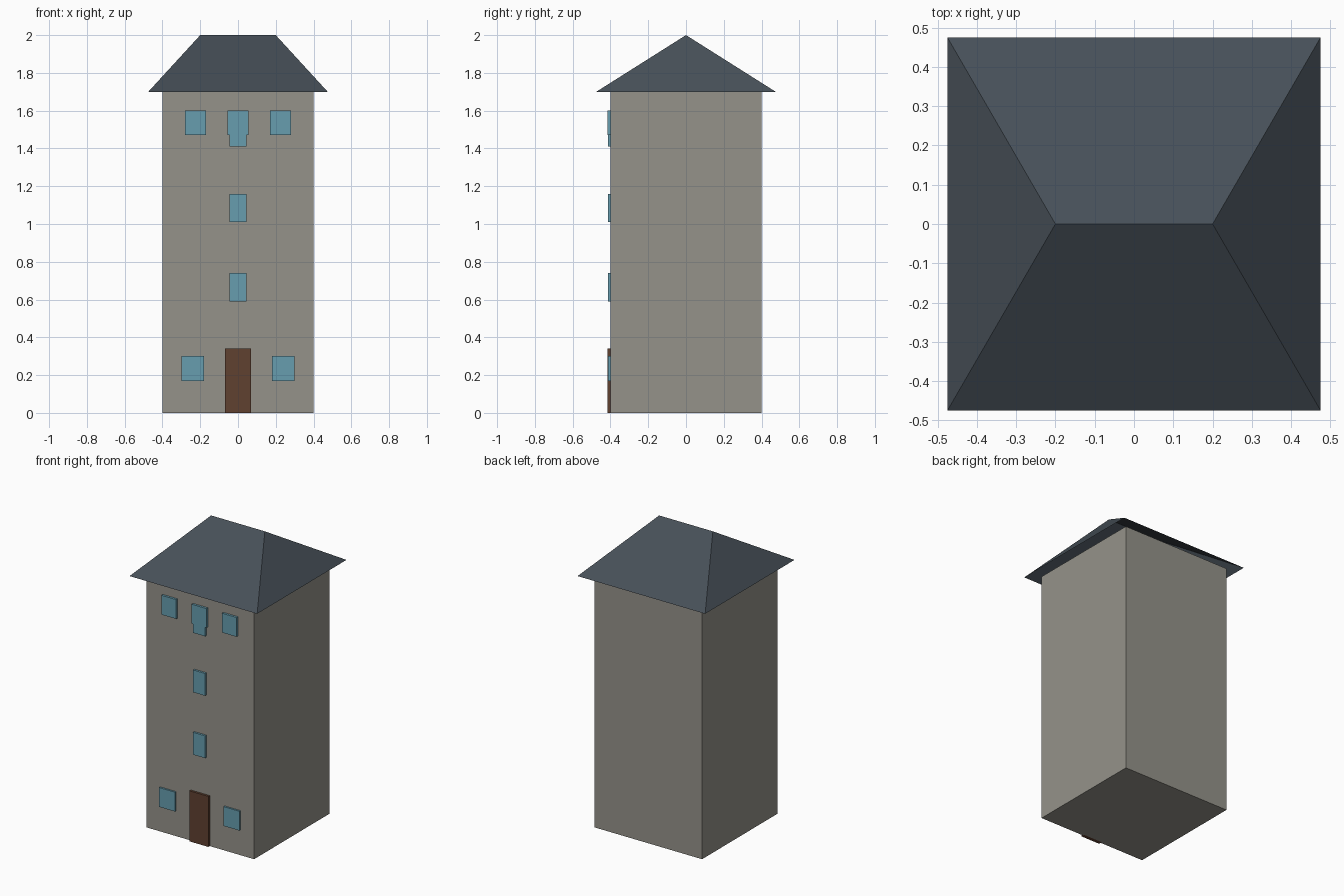
import bpy
import bmesh

if "Cube" in bpy.data.objects:
    bpy.data.objects.remove(bpy.data.objects["Cube"])


def material(name, rgb):
    m = bpy.data.materials.new(name)
    m.diffuse_color = (*rgb, 1)
    m.use_nodes = True
    m.node_tree.nodes["Principled BSDF"].inputs["Base Color"].default_value = m.diffuse_color
    return m


STONE = material("stone", (0.30, 0.29, 0.254))
SLATE = material("slate", (0.063, 0.080, 0.098))
GLASS = material("glass", (0.135, 0.34, 0.43))
WOOD = material("wood", (0.115, 0.052, 0.030))


def box(name, x, y, z, mat):
    """Box from (min, max) ranges on each axis."""
    ranges = (x, y, z)
    bpy.ops.mesh.primitive_cube_add(size=1, location=[(a + b) / 2 for a, b in ranges])
    ob = bpy.context.object
    ob.name = name
    ob.scale = [b - a for a, b in ranges]
    bpy.ops.object.transform_apply(location=False, rotation=False, scale=True)
    ob.data.materials.append(mat)
    return ob


def panel(name, cx, width, z, mat, front=-0.415):
    """Thin panel standing proud of the front wall."""
    return box(name, (cx - width / 2, cx + width / 2), (front, -0.39), z, mat)


# Tower body
box("tower_walls", (-0.4, 0.4), (-0.4, 0.4), (0, 1.7), STONE)

# Hipped roof: an open shell with overhanging eaves
E, R = 0.475, 0.2
bm = bmesh.new()
eave = [bm.verts.new((sx * E, sy * E, 1.7)) for sx, sy in ((-1, -1), (1, -1), (1, 1), (-1, 1))]
left, right = [bm.verts.new((x, 0, 2.0)) for x in (-R, R)]
for face in ((eave[0], eave[1], right, left), (eave[1], eave[2], right),
             (eave[2], eave[3], left, right), (eave[3], eave[0], left)):
    bm.faces.new(face)
mesh = bpy.data.meshes.new("roof")
bm.to_mesh(mesh)
bm.free()
mesh.materials.append(SLATE)
bpy.context.collection.objects.link(bpy.data.objects.new("roof", mesh))

# Door
panel("door", 0, 0.14, (0, 0.34), WOOD)

# Ground floor windows
for side, x in (("left", -0.24), ("right", 0.24)):
    panel(f"ground_window_{side}", x, 0.12, (0.17, 0.30), GLASS, front=-0.412)

# Narrow stair windows
for i, z in enumerate((0.59, 1.01, 1.41)):
    panel(f"stair_window_{i + 1}", 0, 0.09, (z, z + 0.15), GLASS, front=-0.414)

# Top floor windows
for side, x in (("left", -0.225), ("middle", 0), ("right", 0.225)):
    panel(f"top_window_{side}", x, 0.11, (1.47, 1.60), GLASS)
